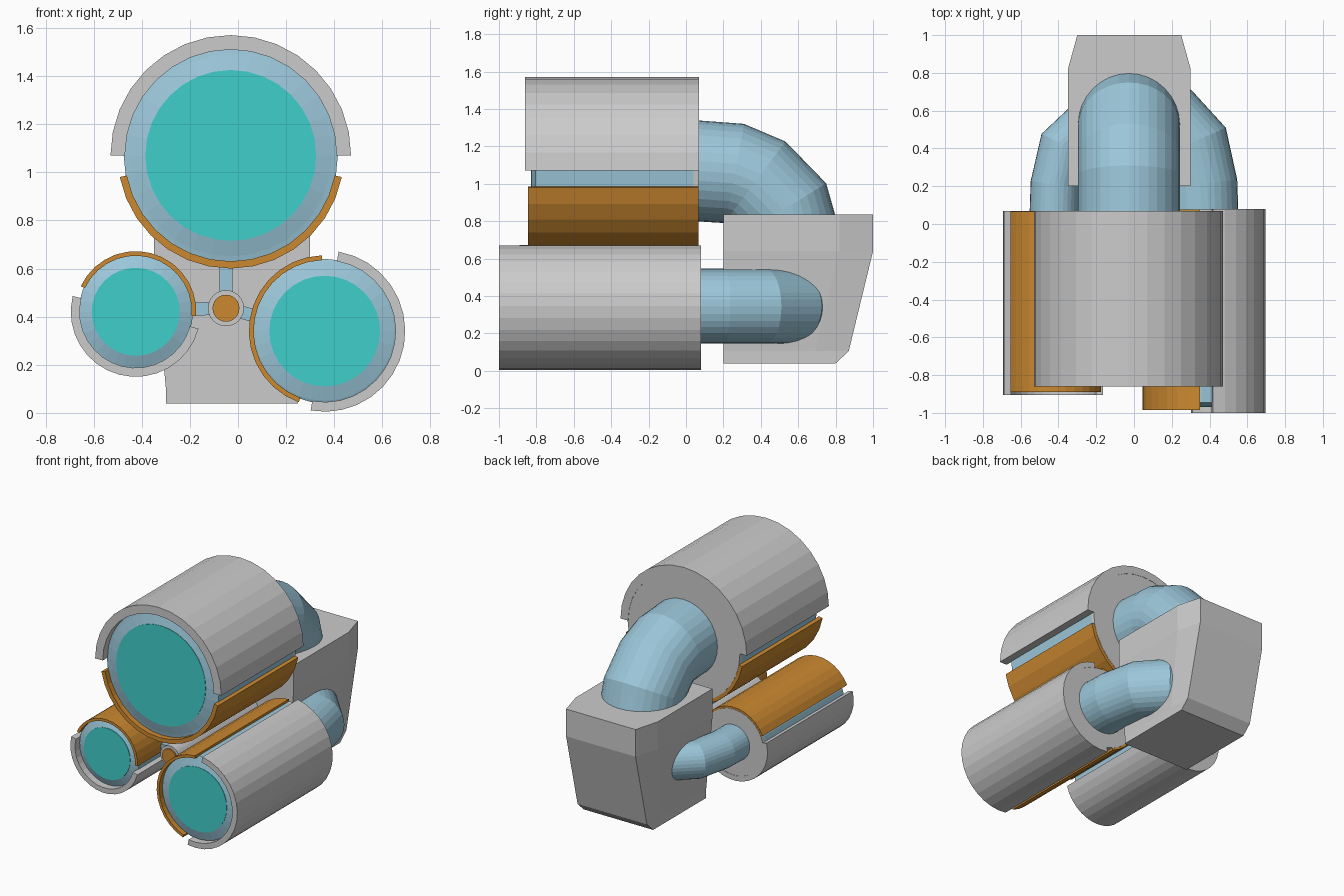
import bpy, bmesh, math
from mathutils import Vector

if "Cube" in bpy.data.objects:
    bpy.data.objects.remove(bpy.data.objects["Cube"])


def material(name, rgb):
    m = bpy.data.materials.new(name)
    m.diffuse_color = (*rgb, 1)
    m.use_nodes = True
    m.node_tree.nodes["Principled BSDF"].inputs["Base Color"].default_value = m.diffuse_color
    return m


BLUE = material("blue", (0.33, 0.57, 0.70))
ORANGE = material("orange", (0.60, 0.25, 0.03))
TEAL = material("teal", (0.05, 0.62, 0.60))


def finish(name, bm, mat=None):
    bmesh.ops.remove_doubles(bm, verts=bm.verts, dist=1e-5)
    bmesh.ops.recalc_face_normals(bm, faces=bm.faces)
    me = bpy.data.meshes.new(name)
    bm.to_mesh(me)
    bm.free()
    ob = bpy.data.objects.new(name, me)
    bpy.context.collection.objects.link(ob)
    if mat:
        me.materials.append(mat)
    return ob


def bridge(bm, rings, closed=True):
    for a, b in zip(rings, rings[1:]):
        n = len(a)
        for i in range(n if closed else n - 1):
            j = (i + 1) % n
            bm.faces.new((a[i], a[j], b[j], b[i]))


def lathe(name, cx, cz, profile, mat=None, n=32):
    """Spin (radius, y) points about a y axis, capping both ends."""
    bm = bmesh.new()
    rings = [[bm.verts.new((cx + r * math.cos(t), y, cz + r * math.sin(t)))
              for t in (2 * math.pi * i / n for i in range(n))] for r, y in profile]
    bridge(bm, rings)
    bm.faces.new(rings[0])
    bm.faces.new(rings[-1])
    return finish(name, bm, mat)


def shell(name, cx, cz, r0, r1, y0, y1, a0, a1, mat=None):
    """Part-round cover with a rectangular section."""
    bm = bmesh.new()
    n = max(2, round((a1 - a0) / 11.25))
    rings = []
    for i in range(n + 1):
        t = math.radians(a0 + (a1 - a0) * i / n)
        rings.append([bm.verts.new((cx + r * math.cos(t), y, cz + r * math.sin(t)))
                      for r, y in ((r0, y0), (r1, y0), (r1, y1), (r0, y1))])
    bridge(bm, rings)
    bm.faces.new(rings[0])
    bm.faces.new(rings[-1])
    return finish(name, bm, mat)


def pipe(name, path, r, side, mat, n=32):
    """Tube along a flat path; side is the normal of the path's plane."""
    bm = bmesh.new()
    p = [Vector(q) for q in path]
    side = Vector(side)
    rings = []
    for i, c in enumerate(p):
        d = (p[min(i + 1, len(p) - 1)] - p[max(i - 1, 0)]).normalized()
        if i == 0:
            d = Vector((0, 1, 0))
        u = d.cross(side).normalized()
        rings.append([bm.verts.new(c + r * (math.cos(t) * u + math.sin(t) * side))
                      for t in (2 * math.pi * k / n for k in range(n))])
    bridge(bm, rings)
    bm.faces.new(rings[0])
    bm.faces.new(rings[-1])
    return finish(name, bm, mat)


# Barrels: name, cx, cz, cover r, band r, tube r, rim r, lens r, front y, back y, cover and band arcs
BARRELS = [
    ("top", -0.03, 1.07, 0.50, 0.47, 0.445, 0.42, 0.355, -0.86, 0.07, (0, 180), (191, 349)),
    ("right", 0.36, 0.34, 0.335, 0.315, 0.30, 0.29, 0.23, -1.00, 0.08, (-100, 80), (92, 250)),
    ("left", -0.425, 0.42, 0.27, 0.252, 0.238, 0.225, 0.183, -0.905, 0.07, (166, 345), (-4, 155)),
]
for nm, x, z, rc, rb, rt, rr, rl, y0, y1, ac, ab in BARRELS:
    f = y0 + 0.03
    lathe(nm + "_barrel", x, z, [(rt, y1 - 0.03), (rt, f + 0.025), (rr, f + 0.02), (rl, f + 0.003)], BLUE)
    lathe(nm + "_lens", x, z, [(rl, f + 0.02), (rl, f)], TEAL)
    lathe(nm + "_back_plate", x, z, [(rt, y1 - 0.03), (rt, y1 - 0.002)])
    shell(nm + "_cover", x, z, rt - 0.005, rc, y0, y1, *ac)
    shell(nm + "_band", x, z, rt - 0.005, rb, y0 + 0.015, y1 - 0.004, *ab, ORANGE)

# Elbow pipes from the barrels into the housing
pipe("top_pipe", [(-0.027, y, z) for y, z in
                  ((0.05, 1.07), (0.26, 1.055), (0.37, 1.01), (0.52, 0.86), (0.55, 0.72))],
     0.27, (1, 0, 0), BLUE)
pipe("right_pipe", [(x, y, 0.343) for x, y in
                    ((0.355, 0.05), (0.35, 0.21), (0.305, 0.43), (0.2, 0.55), (0, 0.58))],
     0.198, (0, 0, 1), BLUE)
pipe("left_pipe", [(x, y, 0.42) for x, y in
                   ((-0.425, 0.05), (-0.42, 0.21), (-0.375, 0.42), (-0.26, 0.53), (-0.05, 0.55))],
     0.128, (0, 0, 1), BLUE)

# Rear housing: stacked rings (z, half width, back half width, corner y, back y)
bm = bmesh.new()
rings = []
for z, w, wb, ym, yb in ((0.04, 0.275, 0.275, 0.60, 0.80), (0.105, 0.275, 0.275, 0.69, 0.87),
                         (0.64, 0.325, 0.275, 0.82, 1.0), (0.835, 0.325, 0.275, 0.82, 1.0)):
    rings.append([bm.verts.new((-0.025 + x, y, z)) for x, y in
                  ((-w, 0.2), (w, 0.2), (w, ym), (wb, yb), (-wb, yb), (-w, ym))])
bridge(bm, rings)
bm.faces.new(rings[0])
bm.faces.new(rings[-1])
finish("rear_housing", bm)

# Central rod and the struts that tie it to the barrels
HX, HZ = -0.05, 0.435
lathe("central_rod", HX, HZ, [(0.075, 0.25), (0.075, -0.70)], n=24)
lathe("rod_tip", HX, HZ, [(0.056, -0.68), (0.056, -0.71)], ORANGE, n=24)
for nm, ex, ez in (("top", -0.05, 0.66), ("right", 0.12, 0.39), ("left", -0.24, 0.43)):
    d = Vector((ex - HX, 0, ez - HZ))
    s = Vector((-d.z, 0, d.x)).normalized() * 0.027
    bm = bmesh.new()
    c = Vector((HX, 0, HZ))
    rings = [[bm.verts.new(q + Vector((0, y, 0))) for q in (c - s, c + d - s, c + d + s, c + s)]
             for y in (-0.62, 0.03)]
    bridge(bm, rings)
    bm.faces.new(rings[0])
    bm.faces.new(rings[-1])
    finish(nm + "_strut", bm, BLUE)
